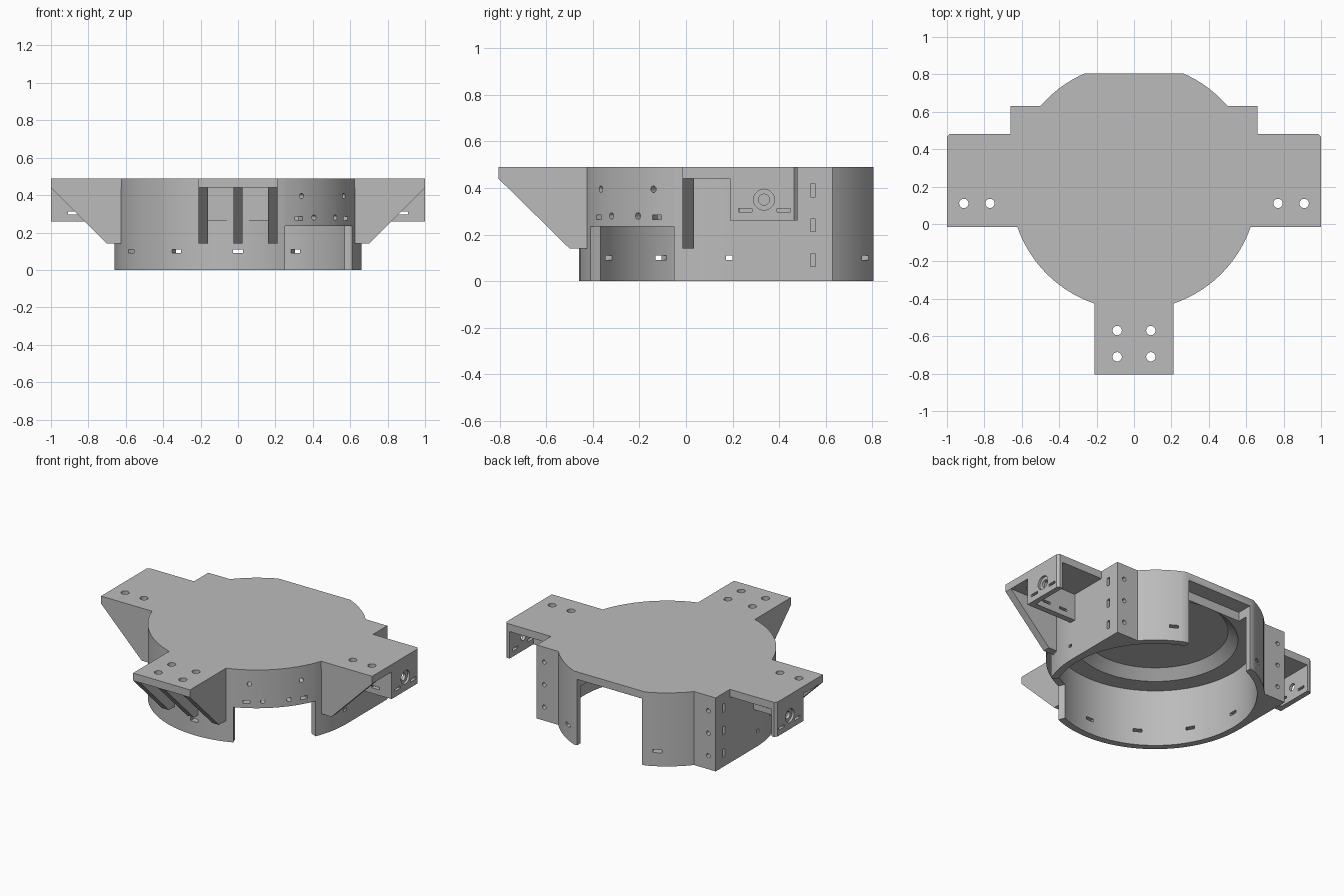
import bpy, bmesh, math
from mathutils import Matrix, Vector

cube = bpy.data.objects.get("Cube")
if cube:
    bpy.data.objects.remove(cube, do_unlink=True)

grey = bpy.data.materials.new("plain grey")
grey.use_nodes = True
grey.diffuse_color = (0.5, 0.5, 0.5, 1)
grey.node_tree.nodes["Principled BSDF"].inputs["Base Color"].default_value = (0.5, 0.5, 0.5, 1)

CY, R, RIN = 0.2, 0.66, 0.615      # drum centre and radii
TOP, UNDER = 0.49, 0.44            # deck faces
SIDES = (1, -1)


def finish(name, bm):
    bmesh.ops.recalc_face_normals(bm, faces=bm.faces)
    mesh = bpy.data.meshes.new(name)
    bm.to_mesh(mesh)
    bm.free()
    mesh.materials.append(grey)
    obj = bpy.data.objects.new(name, mesh)
    bpy.context.collection.objects.link(obj)
    return obj


def prism(name, pts, axis, lo, hi):
    """Extrude a 2D outline along an axis."""
    place = {"x": lambda a, b, t: (t, a, b),
             "y": lambda a, b, t: (a, t, b),
             "z": lambda a, b, t: (a, b, t)}[axis]
    bm = bmesh.new()
    face = bm.faces.new([bm.verts.new(place(a, b, lo)) for a, b in pts])
    ext = bmesh.ops.extrude_face_region(bm, geom=[face])
    verts = [v for v in ext["geom"] if isinstance(v, bmesh.types.BMVert)]
    bmesh.ops.translate(bm, verts=verts, vec=Vector(place(0, 0, hi - lo)))
    return finish(name, bm)


def box(name, x0, x1, y0, y1, z0, z1):
    return prism(name, [(x0, y0), (x1, y0), (x1, y1), (x0, y1)], "z", z0, z1)


def cone(name, r0, r1, z0, z1, seg=96):
    bm = bmesh.new()
    bmesh.ops.create_cone(bm, cap_ends=True, segments=seg, radius1=r0, radius2=r1, depth=z1 - z0,
                          matrix=Matrix.Translation((0, CY, (z0 + z1) / 2)))
    return finish(name, bm)


def polar(r, deg):
    a = math.radians(deg)
    return (r * math.cos(a), CY + r * math.sin(a))


def add_slot(bm, centre, size, turn=0):
    m = Matrix.Translation(centre) @ Matrix.Rotation(math.radians(turn), 4, "Z") @ Matrix.Diagonal((*size, 1))
    bmesh.ops.create_cube(bm, size=1, matrix=m)


def add_bore(bm, centre, radius, depth, direction):
    rot = Vector(direction).to_track_quat("Z", "Y").to_matrix().to_4x4()
    bmesh.ops.create_cone(bm, cap_ends=True, segments=20, radius1=radius, radius2=radius,
                          depth=depth, matrix=Matrix.Translation(centre) @ rot)


def cut(obj, cutter):
    cutter.hide_render = True
    mod = obj.modifiers.new("cut", "BOOLEAN")
    mod.operation, mod.solver, mod.object = "DIFFERENCE", "EXACT", cutter
    bpy.context.view_layer.objects.active = obj
    bpy.ops.object.modifier_apply(modifier=mod.name)
    bpy.data.objects.remove(cutter, do_unlink=True)


# Drum: hollow below, with a stepped ceiling
drum = cone("drum", R, R, 0, TOP)
cut(drum, cone("hollow", RIN, RIN, -0.1, 0.38))
cut(drum, cone("ceiling_recess", 0.51, 0.44, 0.37, UNDER))
cut(drum, box("flat_back", -1, 1, 0.805, 1.2, -0.1, 0.6))
cut(drum, box("back_gap", -0.24, 0.24, 0.7, 1.2, -0.1, UNDER))
cut(drum, prism("window", [polar(0.55, -67.5), polar(0.8, -67.5), polar(0.8, -22.5),
                           polar(0.55, -22.5)], "z", -0.1, 0.235))

# Slots and bores around the drum wall
bm = bmesh.new()
for deg in (0, 60, 120, 180, 210, 240, 270):
    add_slot(bm, (*polar(0.64, deg), 0.1), (0.14, 0.055, 0.02), deg)
for off in SIDES:
    add_slot(bm, (*polar(0.64, -45 + off * 15.5), 0.275), (0.14, 0.045, 0.02), -45 + off * 15.5)
    for step, z in ((14, 0.395), (7, 0.28)):
        deg = -45 + off * step
        out = (math.cos(math.radians(deg)), math.sin(math.radians(deg)), 0)
        add_bore(bm, (*polar(0.64, deg), z), 0.014, 0.14, out)
cut(drum, finish("wall_holes", bm))

for s, side in zip(SIDES, ("left", "right")):
    # Square shoulder filling the corner outside the drum
    outline = [(R, CY), (R, 0.63)] + [polar(0.637, 42.5 - i * 4.25) for i in range(11)]
    shoulder = prism(side + "_shoulder", [(s * x, y) for x, y in outline], "z", 0, TOP)
    bm = bmesh.new()
    for z in (0.09, 0.24, 0.39):
        add_slot(bm, (s * R, 0.545, z), (0.06, 0.022, 0.055))
        add_bore(bm, (s * 0.605, 0.63, z), 0.014, 0.08, (0, 1, 0))
    cut(shoulder, finish("shoulder_holes", bm))

    # Side arm deck with two bolt holes
    outline = [(0.56, -0.015), (1, -0.015), (1, 0.465), (0.985, 0.48), (0.56, 0.48)]
    deck = prism(side + "_arm_deck", [(s * x, y) for x, y in outline], "z", UNDER, TOP)
    bm = bmesh.new()
    for x in (0.77, 0.91):
        add_bore(bm, (s * x, 0.11, TOP), 0.025, 0.3, (0, 0, 1))
    cut(deck, finish("deck_holes", bm))

    # Triangular brace under the arm
    outline = [(0.625, 0.14), (0.7, 0.14), (1, UNDER), (0.625, UNDER)]
    prism(side + "_arm_brace", [(s * x, z) for x, z in outline], "y", -0.015, 0.035)

    # End plate with a counterbored hole and slots
    outline = [(0.965, 0.19), (1, 0.19), (1, 0.465), (0.985, 0.48), (0.965, 0.48)]
    plate = prism(side + "_end_plate", [(s * x, y) for x, y in outline], "z", 0.26, UNDER)
    bm = bmesh.new()
    add_bore(bm, (s, 0.335, 0.35), 0.045, 0.03, (1, 0, 0))
    for y in (0.255, 0.42):
        add_slot(bm, (s, y, 0.305), (0.2, 0.058, 0.016))
    cut(plate, finish("plate_holes", bm))
    bm = bmesh.new()
    add_bore(bm, (s, 0.335, 0.35), 0.024, 0.2, (1, 0, 0))
    cut(plate, finish("plate_bore", bm))

    # Inner wall of the open bracket
    wall = box(side + "_bracket_wall", *sorted((s * 0.64, s * 0.97)), 0.19, 0.23, 0.26, UNDER)
    bm = bmesh.new()
    for x in (0.75, 0.88):
        add_slot(bm, (s * x, 0.21, 0.305), (0.058, 0.2, 0.016))
    cut(wall, finish("bracket_slots", bm))

# Front arm deck with four bolt holes
front_deck = box("front_arm_deck", -0.21, 0.21, -0.805, -0.41, UNDER, TOP)
bm = bmesh.new()
for x in (-0.09, 0.09):
    for y in (-0.57, -0.71):
        add_bore(bm, (x, y, TOP), 0.025, 0.3, (0, 0, 1))
cut(front_deck, finish("front_deck_holes", bm))

# Three braces and a flat pad below the front arm
for name, x in (("right", -0.185), ("middle", 0), ("left", 0.185)):
    prism("front_brace_" + name, [(-0.42, 0.14), (-0.5, 0.14), (-0.805, UNDER), (-0.42, UNDER)],
          "x", x - 0.025, x + 0.025)
box("front_pad", -0.17, 0.17, -0.465, -0.42, 0.265, UNDER)

# Smooth the round walls, keep the edges sharp
for obj in bpy.context.collection.objects:
    if obj.type == "MESH" and grey.name in obj.data.materials:
        bpy.ops.object.select_all(action="DESELECT")
        obj.select_set(True)
        bpy.context.view_layer.objects.active = obj
        bpy.ops.object.shade_smooth_by_angle(angle=math.radians(30))
